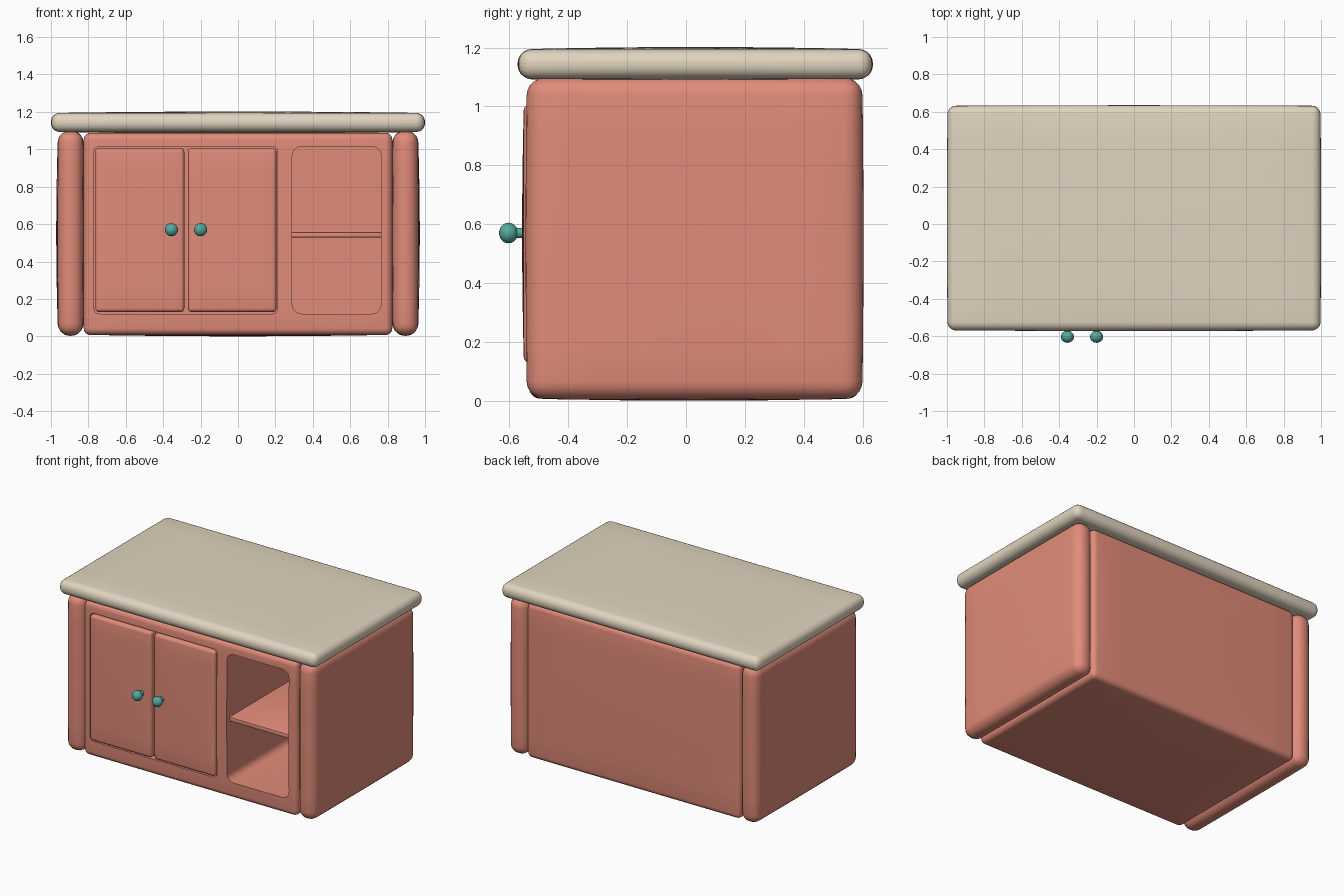
import bpy, bmesh, math
from mathutils import Vector, Matrix

if "Cube" in bpy.data.objects:
    bpy.data.objects.remove(bpy.data.objects["Cube"])


def material(name, rgb):
    m = bpy.data.materials.new(name)
    m.diffuse_color = (*rgb, 1)
    m.use_nodes = True
    m.node_tree.nodes["Principled BSDF"].inputs["Base Color"].default_value = m.diffuse_color
    return m


PAINT = material("salmon_paint", (0.75, 0.26, 0.19))
STONE = material("cream_top", (0.75, 0.66, 0.52))
METAL = material("teal_knob", (0.09, 0.40, 0.34))


def finish(name, bm, mat):
    me = bpy.data.meshes.new(name)
    bm.to_mesh(me)
    bm.free()
    me.materials.append(mat)
    ob = bpy.data.objects.new(name, me)
    bpy.context.collection.objects.link(ob)
    return ob


def smooth(ob):
    bpy.ops.object.select_all(action='DESELECT')
    ob.select_set(True)
    bpy.context.view_layer.objects.active = ob
    bpy.ops.object.shade_smooth_by_angle(angle=math.radians(35))


def rounded_box(name, lo, hi, radius, mat=PAINT, bulge=(0, 0, 0), only_axis=None, segments=5):
    """Rounded box between two corners; faces swell outward by bulge at their centres."""
    lo, hi = Vector(lo), Vector(hi)
    centre, half = (lo + hi) / 2, (hi - lo) / 2 - Vector(bulge)
    bm = bmesh.new()
    bmesh.ops.create_cube(bm, size=2)
    bmesh.ops.scale(bm, vec=half, verts=bm.verts)
    edges = [e for e in bm.edges if only_axis is None
             or abs((e.verts[0].co - e.verts[1].co)[only_axis]) > 1e-4]
    if radius:
        bmesh.ops.bevel(bm, geom=edges, offset=radius, segments=segments, profile=0.5,
                        affect='EDGES', clamp_overlap=True)
    if any(bulge):
        # grid cuts let the faces curve
        for axis in range(3):
            normal = Vector((0, 0, 0))
            normal[axis] = 1
            for k in range(-3, 4):
                at = normal * (k / 4 * (half[axis] - radius))
                bmesh.ops.bisect_plane(bm, geom=bm.verts[:] + bm.edges[:] + bm.faces[:],
                                       plane_co=at, plane_no=normal, dist=1e-5)
        for v in bm.verts:
            u = [v.co[i] / half[i] for i in range(3)]
            for i in range(3):
                j, k = (i + 1) % 3, (i + 2) % 3
                v.co[i] += bulge[i] * u[i] * (1 - u[j] ** 2) * (1 - u[k] ** 2)
    bmesh.ops.translate(bm, vec=centre, verts=bm.verts)
    ob = finish(name, bm, mat)
    smooth(ob)
    return ob


def cut(target, cutter):
    mod = target.modifiers.new("cut", 'BOOLEAN')
    mod.operation = 'DIFFERENCE'
    mod.solver = 'EXACT'
    mod.object = cutter
    cutter.hide_render = True
    bpy.context.view_layer.objects.active = target
    bpy.ops.object.modifier_apply(modifier=mod.name)
    bpy.data.objects.remove(cutter)


# Main cabinet body with a door recess and an open niche
body = rounded_box("cabinet_body", (-0.825, -0.54, 0), (0.825, 0.595, 1.095), 0.035,
                   bulge=(0, 0.008, 0.008))
cut(body, rounded_box("niche_cutter", (0.29, -0.8, 0.12), (0.765, 0.53, 1.015), 0.05,
                      only_axis=1))
cut(body, rounded_box("door_recess_cutter", (-0.77, -0.8, 0.12), (0.212, -0.49, 1.015), 0.03,
                      only_axis=1))
smooth(body)

# Shelf inside the niche
rounded_box("niche_shelf", (0.285, -0.51, 0.528), (0.77, 0.535, 0.558), 0.006, segments=2)

# Thick rounded side panels
for side, x in (("left", -0.895), ("right", 0.895)):
    rounded_box(side + "_side_panel", (x - 0.077, -0.545, 0.003), (x + 0.077, 0.603, 1.1), 0.06,
                bulge=(0.01, 0.004, 0.003))

# Countertop
rounded_box("countertop", (-1, -0.572, 1.085), (1, 0.635, 1.202), 0.045, STONE,
            bulge=(0.003, 0.003, 0.008))

# Doors and their knobs
for side, x0, x1, kx in (("left", -0.763, -0.287, -0.356), ("right", -0.267, 0.205, -0.2)):
    rounded_box(side + "_door", (x0, -0.557, 0.13), (x1, -0.48, 1.007), 0.02,
                bulge=(0, 0.006, 0))
    bm = bmesh.new()
    bmesh.ops.create_uvsphere(bm, u_segments=24, v_segments=14, radius=0.035,
                              matrix=Matrix.Diagonal((1, 0.92, 1, 1)))
    bmesh.ops.create_cone(bm, cap_ends=True, segments=20, radius1=0.018, radius2=0.016, depth=0.06,
                          matrix=Matrix.Translation((0, 0.035, 0)) @ Matrix.Rotation(math.pi / 2, 4, 'X'))
    bmesh.ops.translate(bm, vec=(kx, -0.603, 0.57), verts=bm.verts)
    smooth(finish(side + "_knob", bm, METAL))
